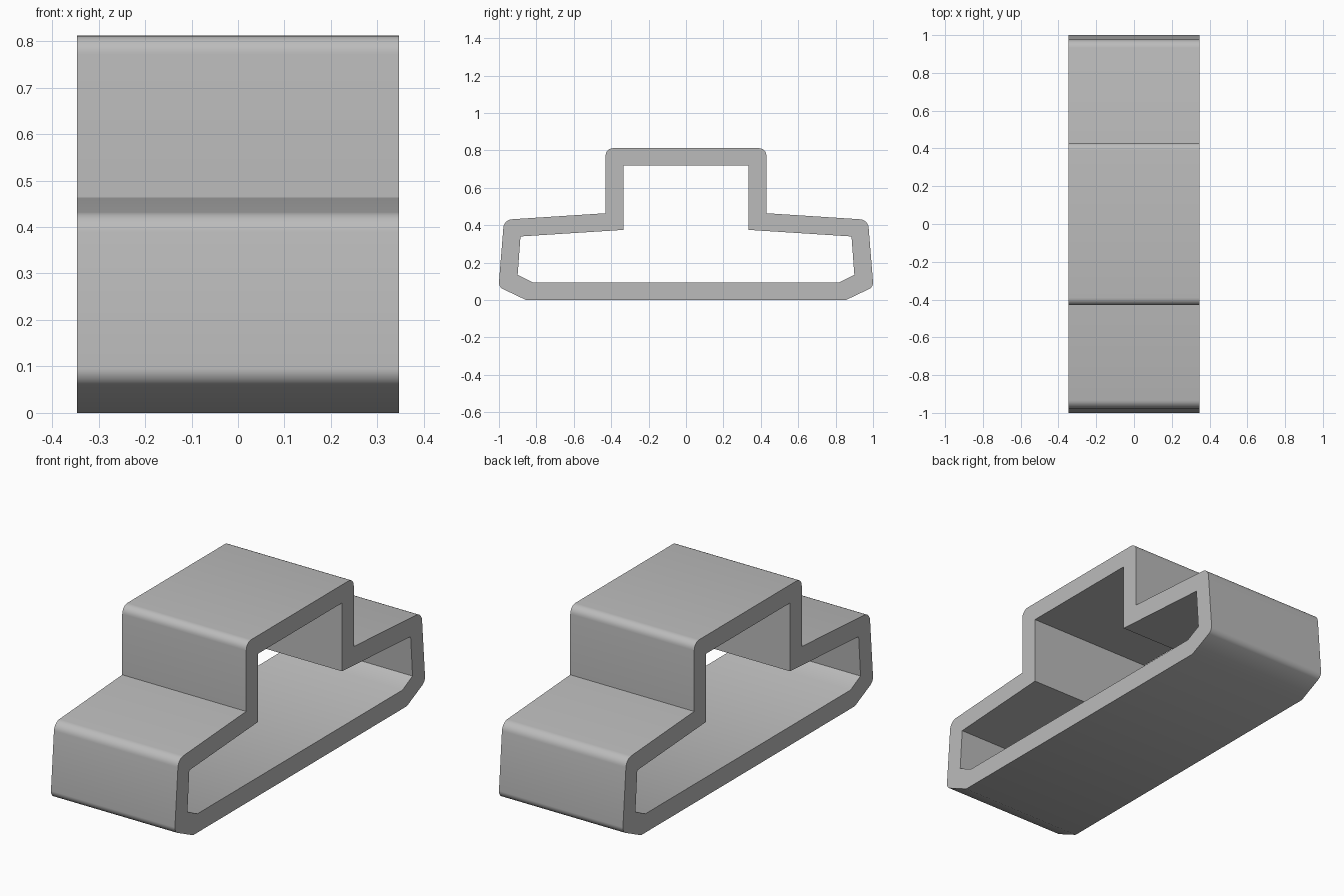
import bpy
import bmesh
import math

cube = bpy.data.objects.get("Cube")
if cube:
    bpy.data.objects.remove(cube, do_unlink=True)

HALF_WIDTH = 0.347

# Half cross-section: outer corner (y, z), inner corner (y, z), rounding
HALF_PROFILE = [
    ((0.855, 0.0), (0.82, 0.095), 0),
    ((1.002, 0.07), (0.90, 0.135), 0.025),
    ((0.973, 0.429), (0.885, 0.34), 0.04),
    ((0.43, 0.464), (0.335, 0.375), 0),
    ((0.43, 0.812), (0.335, 0.72), 0.04),
]


def mirrored(points):
    """Close a half section by adding its reflection in y."""
    return points + [(-y, z) for y, z in reversed(points)]


def make_material(name, value):
    mat = bpy.data.materials.new(name)
    mat.use_nodes = True
    colour = (value, value, value, 1)
    mat.diffuse_color = colour
    mat.node_tree.nodes["Principled BSDF"].inputs["Base Color"].default_value = colour
    return mat


outer = mirrored([row[0] for row in HALF_PROFILE])
inner = mirrored([row[1] for row in HALF_PROFILE])
rounding = [row[2] for row in HALF_PROFILE]
rounding += rounding[::-1]

# Hollow tube: outer wall, inner wall and the two open ends
bm = bmesh.new()


def ring(points, x):
    return [bm.verts.new((x, y, z)) for y, z in points]


loops = [ring(outer, -HALF_WIDTH), ring(outer, HALF_WIDTH),
         ring(inner, HALF_WIDTH), ring(inner, -HALF_WIDTH)]
count = len(outer)
for a, b in zip(loops, loops[1:] + loops[:1]):
    for i in range(count):
        j = (i + 1) % count
        bm.faces.new((a[i], a[j], b[j], b[i]))
bmesh.ops.recalc_face_normals(bm, faces=bm.faces)

# Round the outer corners that need it
corner_edges = [bm.edges.get((loops[0][i], loops[1][i])) for i in range(count)]
for radius in sorted(set(rounding) - {0}):
    edges = [e for e, r in zip(corner_edges, rounding) if r == radius]
    bmesh.ops.bevel(bm, geom=edges, offset=radius, offset_type='OFFSET',
                    segments=6, profile=0.5, affect='EDGES')

mesh = bpy.data.meshes.new("hollow_shell")
bm.to_mesh(mesh)
bm.free()
mesh.materials.append(make_material("plain grey", 0.5))
shell = bpy.data.objects.new("hollow_shell", mesh)
bpy.context.collection.objects.link(shell)

# Smooth the rounded corners, keep the rest crisp
bpy.ops.object.select_all(action='DESELECT')
shell.select_set(True)
bpy.context.view_layer.objects.active = shell
bpy.ops.object.shade_smooth_by_angle(angle=math.radians(30))
